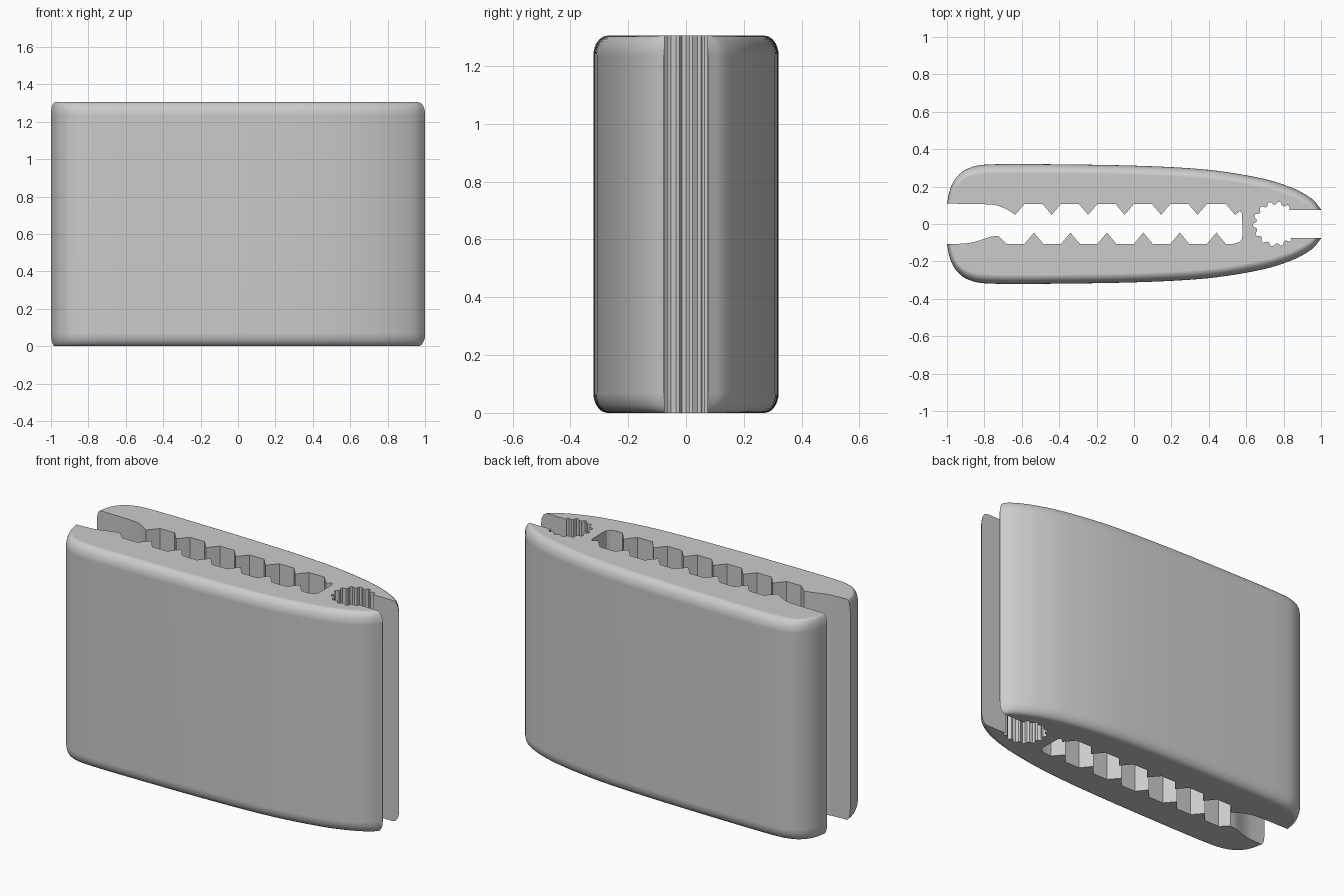
import bpy, bmesh, math
from mathutils import Vector

if "Cube" in bpy.data.objects:
    bpy.data.objects.remove(bpy.data.objects["Cube"], do_unlink=True)

HEIGHT = 1.305
FILLET = Vector((0.022, 0.05, 0.07))     # edge rounding along x, y and z
STEPS = 10


def loft(name, rings):
    """Skin a stack of equal rings of (x, y, z) points and cap both ends."""
    bm = bmesh.new()
    loops = [[bm.verts.new(p) for p in ring] for ring in rings]
    n = len(loops[0])
    for low, high in zip(loops, loops[1:]):
        for i in range(n):
            j = (i + 1) % n
            bm.faces.new((low[i], low[j], high[j], high[i]))
    bm.faces.new(loops[0][::-1])
    bm.faces.new(loops[-1])
    bmesh.ops.recalc_face_normals(bm, faces=bm.faces)
    mesh = bpy.data.meshes.new(name)
    bm.to_mesh(mesh)
    bm.free()
    obj = bpy.data.objects.new(name, mesh)
    bpy.context.collection.objects.link(obj)
    return obj


def prism(name, points):
    return loft(name, [[(x, y, z) for x, y in points] for z in (-0.2, HEIGHT + 0.2)])


def spline(points, steps=5):
    """Smooth curve through the points (Catmull-Rom)."""
    p = [Vector(q) for q in points]
    p = [2 * p[0] - p[1]] + p + [2 * p[-1] - p[-2]]
    out = []
    for a, b, c, d in zip(p, p[1:], p[2:], p[3:]):
        for k in range(steps):
            t = k / steps
            out.append(0.5 * (2 * b + (c - a) * t + (2 * a - 5 * b + 4 * c - d) * t * t
                              + (3 * b - a - 3 * c + d) * t ** 3))
    return out + [p[-2]]


# Body: streamlined outline, mirrored front to back, with rounded end edges
half = spline([(-1, 0.11), (-0.982, 0.19), (-0.945, 0.255), (-0.88, 0.3), (-0.76, 0.319),
               (-0.4, 0.319), (0, 0.312), (0.3, 0.298), (0.5, 0.277), (0.7, 0.24),
               (0.82, 0.203), (0.9, 0.167), (0.96, 0.127), (1, 0.077)])
outline = half + [Vector((p.x, -p.y)) for p in reversed(half)]
normals = []
for i, p in enumerate(outline):
    side = 1 if i < len(half) else -1
    k = i if side > 0 else len(outline) - 1 - i
    d = half[min(k + 1, len(half) - 1)] - half[max(k - 1, 0)]
    normals.append(Vector((-d.y, d.x * side)).normalized())


def ring(inset, z):
    return [(p.x - n.x * FILLET.x * inset, p.y - n.y * FILLET.y * inset, z)
            for p, n in zip(outline, normals)]


angles = [math.pi / 2 * i / STEPS for i in range(STEPS + 1)]
bottom = [ring(1 - math.sin(a), FILLET.z * (1 - math.cos(a))) for a in angles]
top = [ring(1 - math.sin(a), HEIGHT - FILLET.z * (1 - math.cos(a))) for a in reversed(angles)]
body = loft("clip_body", bottom + top)


# Jaw slot: two staggered rows of pointed teeth
def teeth(first, count, base, tip):
    pts = []
    for i in range(count):
        x = first + 0.195 * i
        pts += [(x - 0.05, base), (x, tip), (x + 0.05, base)]
    return pts


back_row = spline([(-1.2, 0.109), (-0.8, 0.106), (-0.7, 0.087), (-0.635, 0.049)], 4)
back_row += [(-0.585, 0.108)] + teeth(-0.44, 5, 0.108, 0.049)
back_row += [(0.49, 0.108), (0.54, 0.049), (0.568, 0.07), (0.578, 0.052)]
front_row = spline([(-1.2, -0.108), (-0.94, -0.106), (-0.85, -0.095), (-0.77, -0.069),
                    (-0.727, -0.063)], 4)
front_row += [(-0.68, -0.106)] + teeth(-0.535, 6, -0.106, -0.046)
front_row += [(0.53, -0.106), (0.56, -0.098), (0.576, -0.082), (0.58, -0.06)]
jaw_cutter = prism("jaw_cutter", [tuple(p) for p in back_row + front_row[::-1]])

# Ribbed round socket with a straight channel out of the narrow end
RIBS = 14
START = math.radians(45)
SWEEP = 2 * math.pi - 2 * START
STEP = 2 * math.pi / RIBS / 4
socket = []
for i in range(round(SWEEP / STEP) + 1):
    a = START + i * STEP
    r = 0.104 if i % 4 in (0, 3) else 0.12
    socket.append((0.757 + r * math.cos(a), r * math.sin(a)))
socket += [(0.835, -0.075), (1.2, -0.075), (1.2, 0.075), (0.835, 0.075)]
socket_cutter = prism("socket_cutter", socket)

# Cut both openings
bpy.context.view_layer.objects.active = body
body.select_set(True)
for cutter in (jaw_cutter, socket_cutter):
    cutter.hide_render = True
    mod = body.modifiers.new("cut", "BOOLEAN")
    mod.operation = "DIFFERENCE"
    mod.solver = "EXACT"
    mod.object = cutter
    bpy.ops.object.modifier_apply(modifier=mod.name)
    bpy.data.objects.remove(cutter, do_unlink=True)

# Shading and colour
bpy.ops.object.shade_smooth_by_angle(angle=math.radians(25))
weighted = body.modifiers.new("clean_normals", "WEIGHTED_NORMAL")
weighted.keep_sharp = True

grey = bpy.data.materials.new("plain grey")
grey.use_nodes = True
colour = (0.6, 0.6, 0.6, 1)
grey.diffuse_color = colour
grey.node_tree.nodes["Principled BSDF"].inputs["Base Color"].default_value = colour
body.data.materials.clear()
body.data.materials.append(grey)
